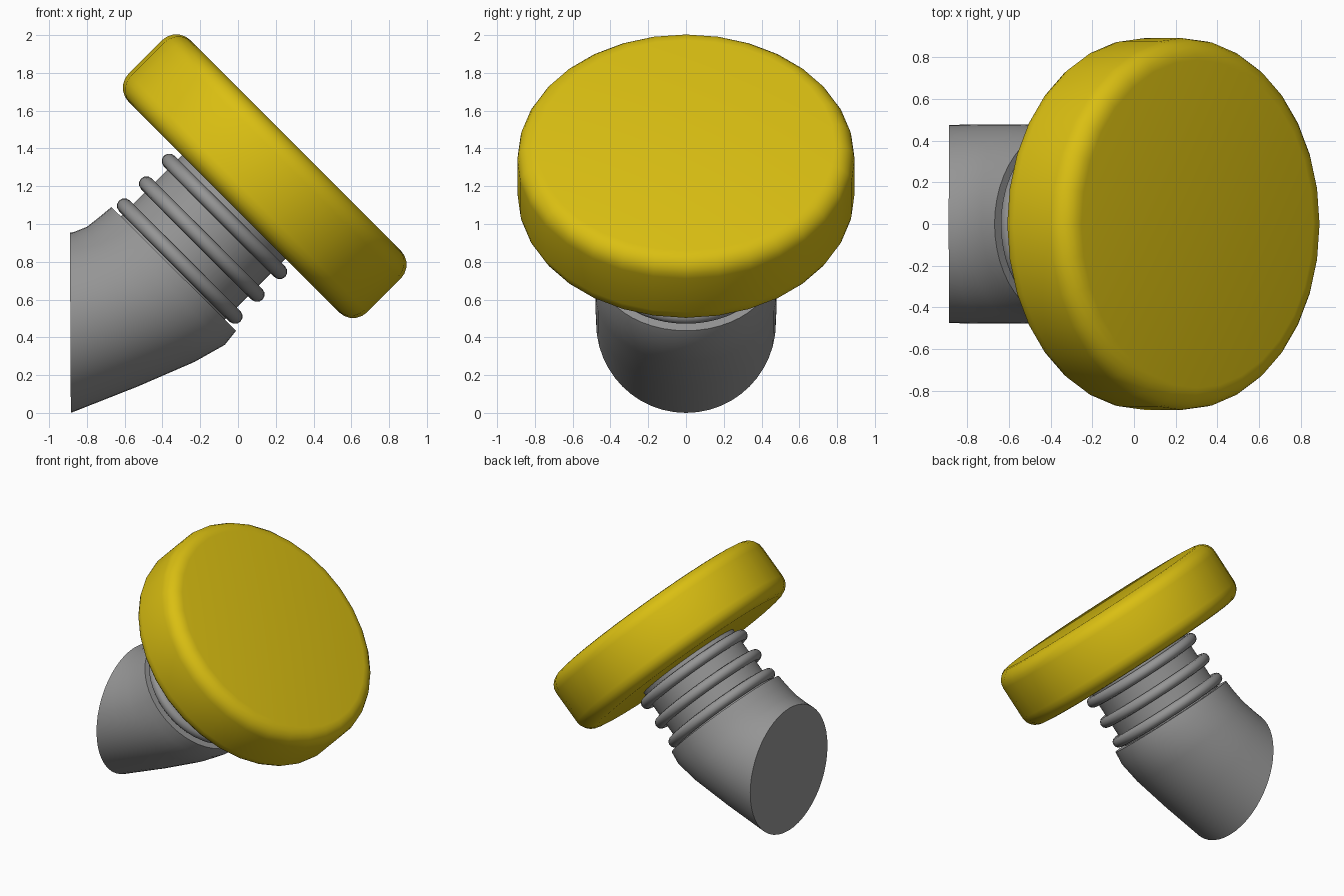
import bpy, bmesh, math
from mathutils import Vector, Matrix

if "Cube" in bpy.data.objects:
    bpy.data.objects.remove(bpy.data.objects["Cube"])


def material(name, rgb):
    m = bpy.data.materials.new(name)
    m.diffuse_color = (*rgb, 1)
    m.use_nodes = True
    m.node_tree.nodes["Principled BSDF"].inputs["Base Color"].default_value = m.diffuse_color
    return m


YELLOW = material("yellow", (0.70, 0.52, 0.006))
GREY = material("grey", (0.30, 0.30, 0.30))

# The neck and cap share one axis, tilted 45 degrees towards +x
AXIS = Matrix.Translation((-0.556, 0, 0.556)) @ Matrix.Rotation(math.radians(45), 4, 'Y')


def loft(name, rings, mat, closed=False, angle=35):
    """Skin a list of equal-length point loops; cap the ends unless closed."""
    bm = bmesh.new()
    loops = [[bm.verts.new(p) for p in ring] for ring in rings]
    n = len(loops[0])
    pairs = list(zip(loops, loops[1:]))
    if closed:
        pairs.append((loops[-1], loops[0]))
    else:
        bm.faces.new(loops[0])
        bm.faces.new(loops[-1])
    for a, b in pairs:
        for i in range(n):
            j = (i + 1) % n
            bm.faces.new((a[i], a[j], b[j], b[i]))
    bmesh.ops.recalc_face_normals(bm, faces=bm.faces)
    me = bpy.data.meshes.new(name)
    bm.to_mesh(me)
    bm.free()
    me.materials.append(mat)
    ob = bpy.data.objects.new(name, me)
    bpy.context.collection.objects.link(ob)
    bpy.ops.object.select_all(action='DESELECT')
    ob.select_set(True)
    bpy.context.view_layer.objects.active = ob
    bpy.ops.object.shade_smooth_by_angle(angle=math.radians(angle))
    return ob


def lathe(name, profile, mat, sides, closed=False):
    """Revolve (radius, height) points round the tilted axis."""
    turns = [math.tau * i / sides for i in range(sides)]
    rings = [[AXIS @ Vector((r * math.cos(a), r * math.sin(a), h)) for a in turns]
             for r, h in profile]
    return loft(name, rings, mat, closed)


# Cap: thick disc with rounded rims
R, LOW, HIGH, ROUND, STEPS = 0.893, 0.755, 1.217, 0.105, 5
rim = []
for centre, start in ((LOW + ROUND, -90), (HIGH - ROUND, 0)):
    for k in range(STEPS + 1):
        a = math.radians(start + 90 * k / STEPS)
        rim.append((R - ROUND + ROUND * math.cos(a), centre + ROUND * math.sin(a)))
lathe("cap", rim, YELLOW, 32)

# Neck: straight tube between the base and the cap
lathe("neck", [(0.388, 0.25), (0.388, 0.80)], GREY, 48)

# Three rounded rings on the neck
for i, height in enumerate((0.35, 0.515, 0.685)):
    tube = [(0.414 + 0.04 * math.cos(math.tau * k / 12),
             height + 0.04 * math.sin(math.tau * k / 12)) for k in range(12)]
    lathe(f"neck_ring_{i + 1}", tube, GREY, 48, closed=True)

# Base: elbow turning from an upright round end to the tilted neck
# (top x, top z, bottom x, bottom z, half width)
sections = [
    (-0.890, 0.955, -0.885, 0.000, 0.476),
    (-0.870, 0.957, -0.530, 0.140, 0.479),
    (-0.800, 0.985, -0.230, 0.270, 0.479),
    (-0.730, 1.040, -0.070, 0.360, 0.473),
    (-0.670, 1.090, -0.010, 0.435, 0.465),
]
rings = []
for tx, tz, bx, bz, w in sections:
    top, bottom = Vector((tx, 0, tz)), Vector((bx, 0, bz))
    mid, half = (top + bottom) / 2, (top - bottom) / 2
    rings.append([mid + half * math.cos(a) + Vector((0, w * math.sin(a), 0))
                  for a in (math.tau * i / 48 for i in range(48))])
loft("base_elbow", rings, GREY)
